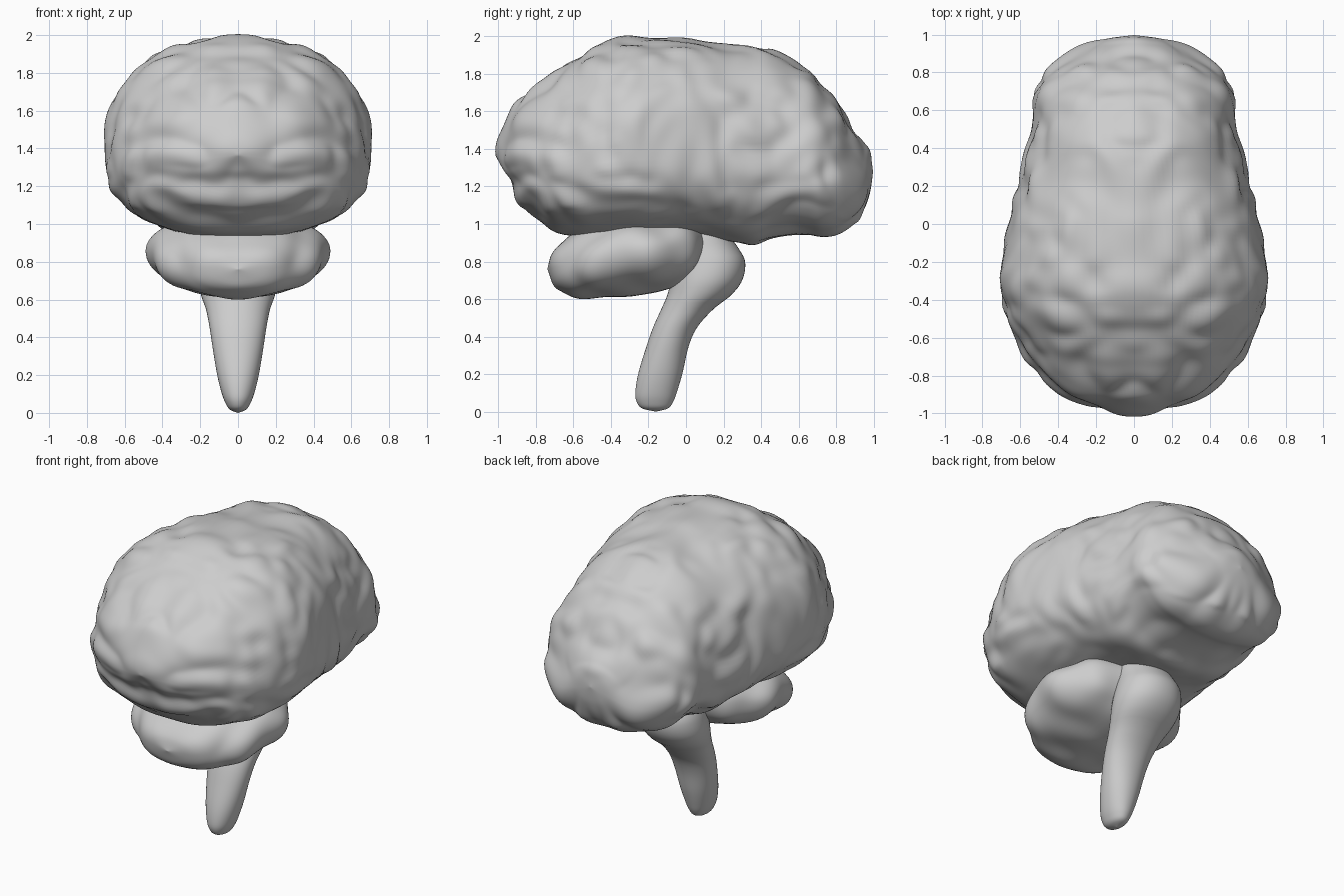
import bpy, bmesh, math
from mathutils import Vector, noise
from mathutils.geometry import intersect_point_line

cube = bpy.data.objects.get("Cube")
if cube:
    bpy.data.objects.remove(cube, do_unlink=True)

grey = bpy.data.materials.new("soft grey")
grey.use_nodes = True
grey.diffuse_color = (0.61, 0.61, 0.61, 1)
grey.node_tree.nodes["Principled BSDF"].inputs["Base Color"].default_value = grey.diffuse_color


def sample(rows, s):
    """Smooth interpolation of every column of a section table."""
    last = len(rows) - 1
    i = 0
    while i < last - 1 and rows[i + 1][0] < s:
        i += 1
    a, b = rows[i], rows[i + 1]
    before, after = rows[max(i - 1, 0)], rows[min(i + 2, last)]
    span = b[0] - a[0]
    t = (s - a[0]) / span
    result = []
    for c in range(1, len(a)):
        slope_a = (b[c] - before[c]) / (b[0] - before[0]) * span
        slope_b = (after[c] - a[c]) / (after[0] - a[0]) * span
        result.append((2*t**3 - 3*t**2 + 1) * a[c] + (t**3 - 2*t**2 + t) * slope_a
                      + (3*t**2 - 2*t**3) * b[c] + (t**3 - t**2) * slope_b)
    return result


def power(value, exponent):
    return math.copysign(abs(value) ** exponent, value)


def loft(name, rows, place, rings, sides, roundness, middle, sculpt=None):
    """Skin superelliptic sections (position, half width, high, low)."""
    bm = bmesh.new()
    start, end = rows[0][0], rows[-1][0]
    loops = []
    for r in range(rings + 1):
        s = start + (end - start) * (1 - math.cos(math.pi * r / rings)) / 2
        width, high, low = sample(rows, s)
        mid = low + (high - low) * middle
        loop = []
        for k in range(sides):
            a = math.tau * k / sides
            u = max(width, 0) * power(math.cos(a), 2 / roundness(s))
            v = power(math.sin(a), 2 / roundness(s))
            v = mid + v * (high - mid if v > 0 else mid - low)
            loop.append(bm.verts.new(place(u, s, v)))
        loops.append(loop)
    for one, two in zip(loops, loops[1:]):
        for k in range(sides):
            n = (k + 1) % sides
            bm.faces.new((one[k], one[n], two[n], two[k]))
    bmesh.ops.remove_doubles(bm, verts=bm.verts, dist=0.0005)
    bmesh.ops.holes_fill(bm, edges=bm.edges)
    bmesh.ops.recalc_face_normals(bm, faces=bm.faces)
    bm.normal_update()
    if sculpt:
        moves = [(v, v.normal * sculpt(v.co, v.normal)) for v in bm.verts]
        for v, move in moves:
            v.co += move
        for _ in range(3):
            bmesh.ops.smooth_vert(bm, verts=bm.verts, factor=0.5,
                                  use_axis_x=True, use_axis_y=True, use_axis_z=True)
    mesh = bpy.data.meshes.new(name)
    bm.to_mesh(mesh)
    bm.free()
    mesh.materials.append(grey)
    mesh.polygons.foreach_set("use_smooth", [True] * len(mesh.polygons))
    obj = bpy.data.objects.new(name, mesh)
    bpy.context.collection.objects.link(obj)
    return obj


def groove_depth(paths, point):
    """Strength of the nearest groove in a flat projection."""
    nearest = 1.0
    for path in paths:
        for a, b in zip(path, path[1:]):
            a, b = Vector((*a, 0)), Vector((*b, 0))
            hit, t = intersect_point_line(point, a, b)
            hit = a.lerp(b, min(max(t, 0), 1))
            nearest = min(nearest, (point - hit).length)
    return math.exp(-(nearest / 0.045) ** 2)


# Main grooves, mirrored across the middle: side (y, z), top (x, y), end (x, z)
side_grooves = [
    [(-.92, 1.25), (-.7, 1.2), (-.45, 1.13), (-.2, 1.1), (0, 1.07)],
    [(-.72, 1.03), (-.4, 1.01), (-.1, 1.02)],
    [(-.45, 1.6), (-.44, 1.42), (-.32, 1.25), (-.2, 1.22)],
    [(-.05, 1.83), (-.12, 1.78), (-.32, 1.76)],
    [(.02, 1.85), (.08, 1.7), (.2, 1.58), (.18, 1.4), (.22, 1.2)],
    [(.35, 1.68), (.5, 1.63), (.56, 1.5), (.45, 1.39), (.25, 1.39)],
    [(.42, 1.2), (.65, 1.23), (.85, 1.35)],
    [(-.88, 1.45), (-.65, 1.42)],
    [(-.85, 1.6), (-.6, 1.57)],
]
top_grooves = [
    [(.2, -.32), (.3, -.2), (.28, .04), (.36, .12), (.42, -.05)],
    [(0, -.57), (.2, -.55), (.33, -.42), (.55, -.38)],
    [(0, -.76), (.3, -.73)],
    [(0, .38), (.14, .44), (.15, .6), (0, .69)],
    [(.12, .9), (.12, .72)],
]
end_grooves = [
    [(0, 1.23), (.3, 1.22), (.6, 1.3)],
    [(0, 1.08), (.25, 1.07), (.45, 1.15)],
]


def folds(co, normal):
    x = math.sqrt(co.x ** 2 + 0.003)
    p = Vector((x, co.y, co.z))
    warp = noise.noise_vector(p * 2.5) * 0.12
    ripple = noise.noise((p + warp) * 4.6)
    lumps = math.sqrt(ripple ** 2 + 0.015) * 0.05 - 0.009
    cut = abs(normal.x) ** 2 * groove_depth(side_grooves, Vector((co.y, co.z, 0)))
    if normal.z > 0:
        cut += normal.z ** 2 * groove_depth(top_grooves, Vector((x, co.y, 0)))
    if normal.y < 0:
        cut += normal.y ** 2 * groove_depth(end_grooves, Vector((x, co.z, 0)))
    calm = 0.5 if normal.z < -0.7 else 1.0
    return calm * lumps - 0.023 * cut


def gentle_folds(co, normal):
    p = Vector((math.sqrt(co.x ** 2 + 0.003), co.y, co.z))
    valley = math.exp(-((p.x - 0.33) / 0.05) ** 2) * max(-normal.y, 0)
    return 0.025 * noise.noise(p * 5) - 0.02 * valley


def along_y(u, s, v):
    return (u, s, v)


def along_z(u, s, v):
    return (u, v, s)


def fuller_centre(s):
    """Boxier sections mid-length, rounder ones towards both ends."""
    return 2.05 + 0.42 * math.exp(-((s + 0.15) / 0.5) ** 2)


# Large folded upper mass
loft("cerebrum", [
    (-.995, 0, 1.37, 1.37), (-.975, .16, 1.46, 1.28), (-.92, .33, 1.61, 1.17),
    (-.88, .41, 1.66, 1.1), (-.8, .5, 1.73, 1.03), (-.7, .585, 1.81, .96),
    (-.57, .64, 1.9, .93), (-.45, .685, 1.965, .93), (-.3, .71, 1.985, .94),
    (0, .66, 1.975, .95), (.2, .61, 1.945, .92), (.35, .58, 1.95, .89),
    (.45, .555, 1.945, .92), (.57, .535, 1.88, .94), (.66, .53, 1.825, .94),
    (.72, .515, 1.75, .93), (.8, .46, 1.67, .94), (.88, .35, 1.52, .99),
    (.94, .24, 1.43, 1.06), (.985, .12, 1.37, 1.17), (1, 0, 1.28, 1.28)],
    along_y, 150, 144, fuller_centre, 0.38, folds)

# Smaller lobe tucked under the -y end
loft("cerebellum", [
    (-.745, 0, .76, .76), (-.72, .16, .84, .67), (-.65, .29, .91, .625),
    (-.56, .38, .97, .6), (-.43, .45, 1.03, .61), (-.27, .485, 1.05, .63),
    (-.12, .46, 1.05, .645), (0, .36, 1.05, .69), (.07, .24, 1, .76), (.13, 0, .9, .9)],
    along_y, 70, 80, lambda s: 2.1, 0.54, gentle_folds)

# Tapering stem with a bulge at the top
loft("brain_stem", [
    (0, 0, -.16, -.16), (.015, .04, -.1, -.23), (.05, .065, -.07, -.262),
    (.1, .085, -.05, -.27), (.2, .11, -.02, -.255), (.35, .135, .015, -.21),
    (.45, .15, .06, -.175), (.55, .17, .15, -.13), (.62, .195, .24, -.1),
    (.7, .21, .3, -.08), (.8, .2, .315, -.06), (.87, .18, .28, -.06),
    (.95, .16, .22, -.05), (1.05, .1, .12, 0)],
    along_z, 60, 48, lambda s: 2.1, 0.5)
